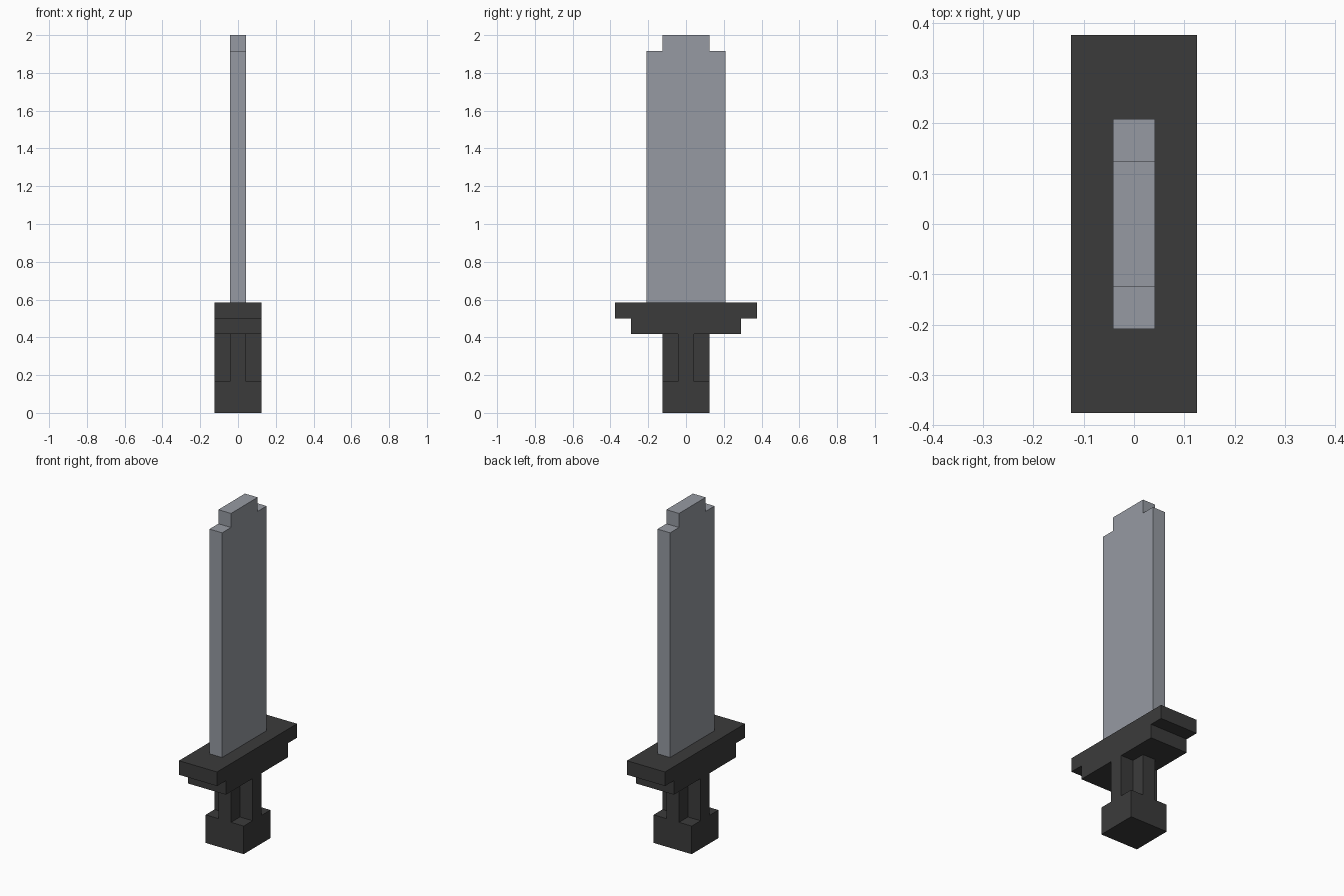
import bpy, bmesh
from mathutils import Vector

cube = bpy.data.objects.get("Cube")
if cube:
    bpy.data.objects.remove(cube, do_unlink=True)

U = 1 / 24  # grid unit: the sword is 48 units tall


def material(name, rgb):
    m = bpy.data.materials.new(name)
    m.use_nodes = True
    m.diffuse_color = (*rgb, 1)
    bsdf = next(n for n in m.node_tree.nodes if n.type == 'BSDF_PRINCIPLED')
    bsdf.inputs["Base Color"].default_value = (*rgb, 1)
    return m


def prism(name, points, direction, mat):
    """Extrude a flat outline (in grid units) along a direction."""
    bm = bmesh.new()
    face = bm.faces.new([bm.verts.new(Vector(p) * U) for p in points])
    out = bmesh.ops.extrude_face_region(bm, geom=[face])
    moved = [g for g in out["geom"] if isinstance(g, bmesh.types.BMVert)]
    bmesh.ops.translate(bm, verts=moved, vec=Vector(direction) * U)
    bmesh.ops.recalc_face_normals(bm, faces=bm.faces)
    mesh = bpy.data.meshes.new(name)
    bm.to_mesh(mesh)
    bm.free()
    mesh.materials.append(mat)
    obj = bpy.data.objects.new(name, mesh)
    bpy.context.collection.objects.link(obj)
    return obj


def side_profile(name, half, thickness, mat):
    """Mirror a (y, z) half outline and extrude it across x."""
    outline = half + [(-y, z) for y, z in reversed(half)]
    x = thickness / 2
    return prism(name, [(-x, y, z) for y, z in outline], (thickness, 0, 0), mat)


steel = material("steel grey", (0.305, 0.323, 0.361))
dark = material("charcoal", (0.044, 0.044, 0.044))

# Square pommel
side_profile("pommel", [(3, 0), (3, 4)], 6, dark)

# Grip with a plus-shaped section, notched at the four corners
quarter = [(3, -1), (3, 1), (1, 1)]
plus = []
for _ in range(4):
    plus += quarter
    quarter = [(-y, x) for x, y in quarter]
prism("grip", [(x, y, 4) for x, y in plus], (0, 0, 6), dark)

# Stepped guard
side_profile("guard", [(7, 10), (7, 12), (9, 12), (9, 14)], 6, dark)

# Blade with a stepped tip
side_profile("blade", [(5, 14), (5, 46), (3, 46), (3, 48)], 2, steel)
